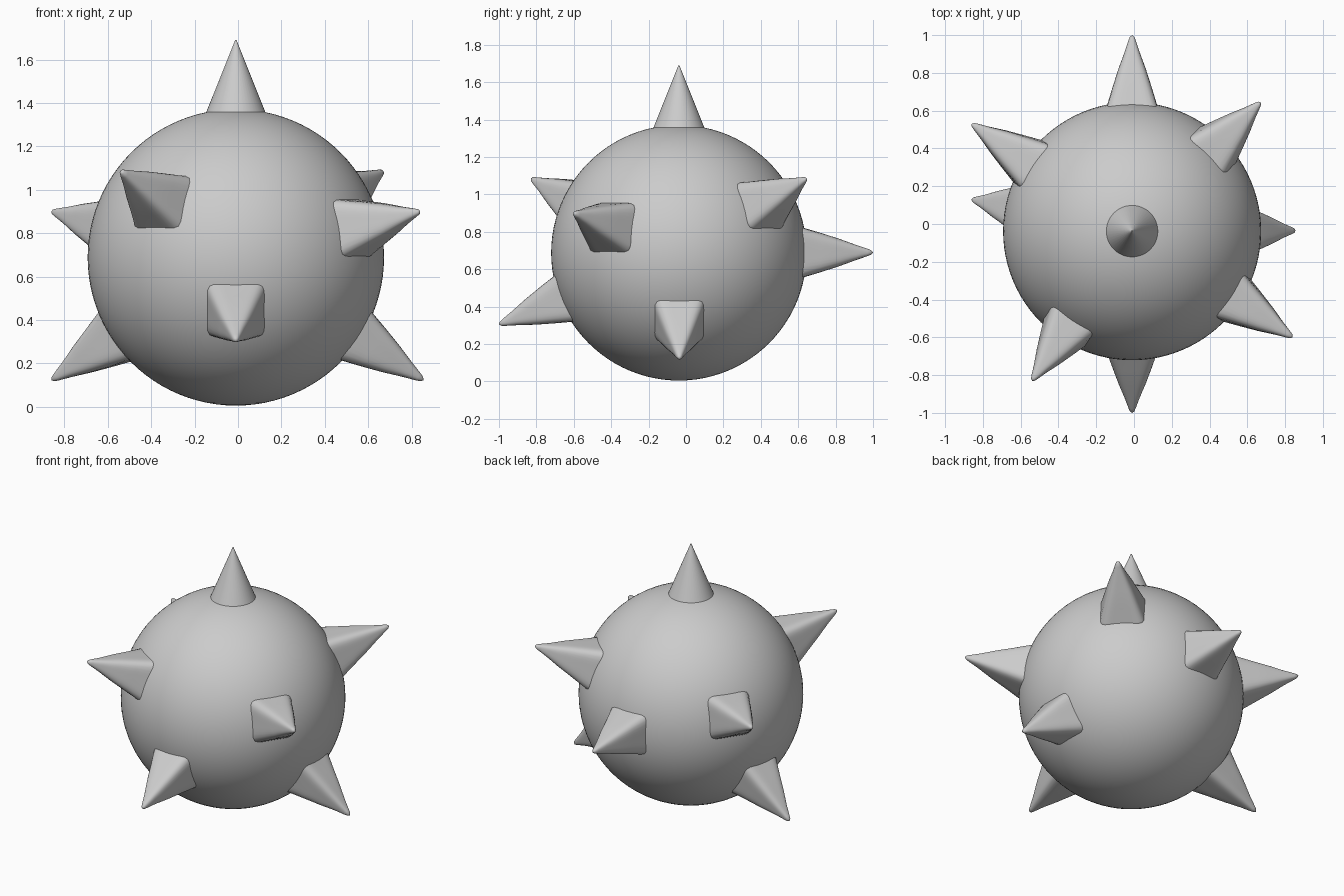
import bpy, bmesh, math
from mathutils import Vector

if "Cube" in bpy.data.objects:
    bpy.data.objects.remove(bpy.data.objects["Cube"])

C = Vector((-0.01, -0.038, 0.688))   # ball centre
R = 0.683


def smooth(ob):
    for p in ob.data.polygons:
        p.use_smooth = True


# Ball body
bpy.ops.mesh.primitive_uv_sphere_add(segments=96, ring_count=48, radius=R, location=C)
ball = bpy.context.object
ball.name = "ball"
smooth(ball)

# Round cone on top
bpy.ops.mesh.primitive_cone_add(vertices=48, radius1=0.152, radius2=0.003, depth=0.372,
                                location=(C.x, C.y, 1.69 - 0.186))
top = bpy.context.object
top.name = "top_spike"
bpy.ops.object.shade_smooth_by_angle(angle=math.radians(40))

# Side spikes: (distance before tip, half width, corner exponent), square base to round tip
PROFILE = [(0.44, 0.155, 7), (0.37, 0.132, 7), (0.28, 0.105, 5), (0.18, 0.073, 4),
           (0.09, 0.040, 3), (0.03, 0.020, 2.3), (0.01, 0.012, 2)]
N = 48


def spike(name, tip):
    tip = Vector(tip)
    axis = (tip - C).normalized()
    side = Vector((0, 0, 1)).cross(axis).normalized()
    up = axis.cross(side)
    bm = bmesh.new()
    rings = []
    for back, w, e in PROFILE:
        ring = []
        for i in range(N):
            a = 2 * math.pi * i / N
            c, s = math.cos(a), math.sin(a)
            r = w / (abs(c) ** e + abs(s) ** e) ** (1 / e)
            ring.append(bm.verts.new(tip - axis * back + side * (r * c) + up * (r * s)))
        rings.append(ring)
    for a, b in zip(rings, rings[1:]):
        for i in range(N):
            j = (i + 1) % N
            bm.faces.new((a[i], a[j], b[j], b[i]))
    point = bm.verts.new(tip)
    for i in range(N):
        bm.faces.new((rings[-1][i], rings[-1][(i + 1) % N], point))
    bm.faces.new(rings[0][::-1])
    me = bpy.data.meshes.new(name)
    bm.to_mesh(me)
    bm.free()
    ob = bpy.data.objects.new(name, me)
    bpy.context.collection.objects.link(ob)
    smooth(ob)


TIPS = {
    "back_spike": (-0.01, 1.0, 0.69),
    "front_spike": (-0.01, -1.0, 0.305),
    "back_right_spike": (0.67, 0.645, 1.085),
    "front_left_spike": (-0.54, -0.83, 1.085),
    "front_right_spike": (0.84, -0.60, 0.90),
    "right_low_spike": (0.855, -0.035, 0.122),
    "back_left_spike": (-0.86, 0.53, 0.90),
    "left_low_spike": (-0.86, 0.13, 0.122),
}
for name, tip in TIPS.items():
    spike(name, tip)
